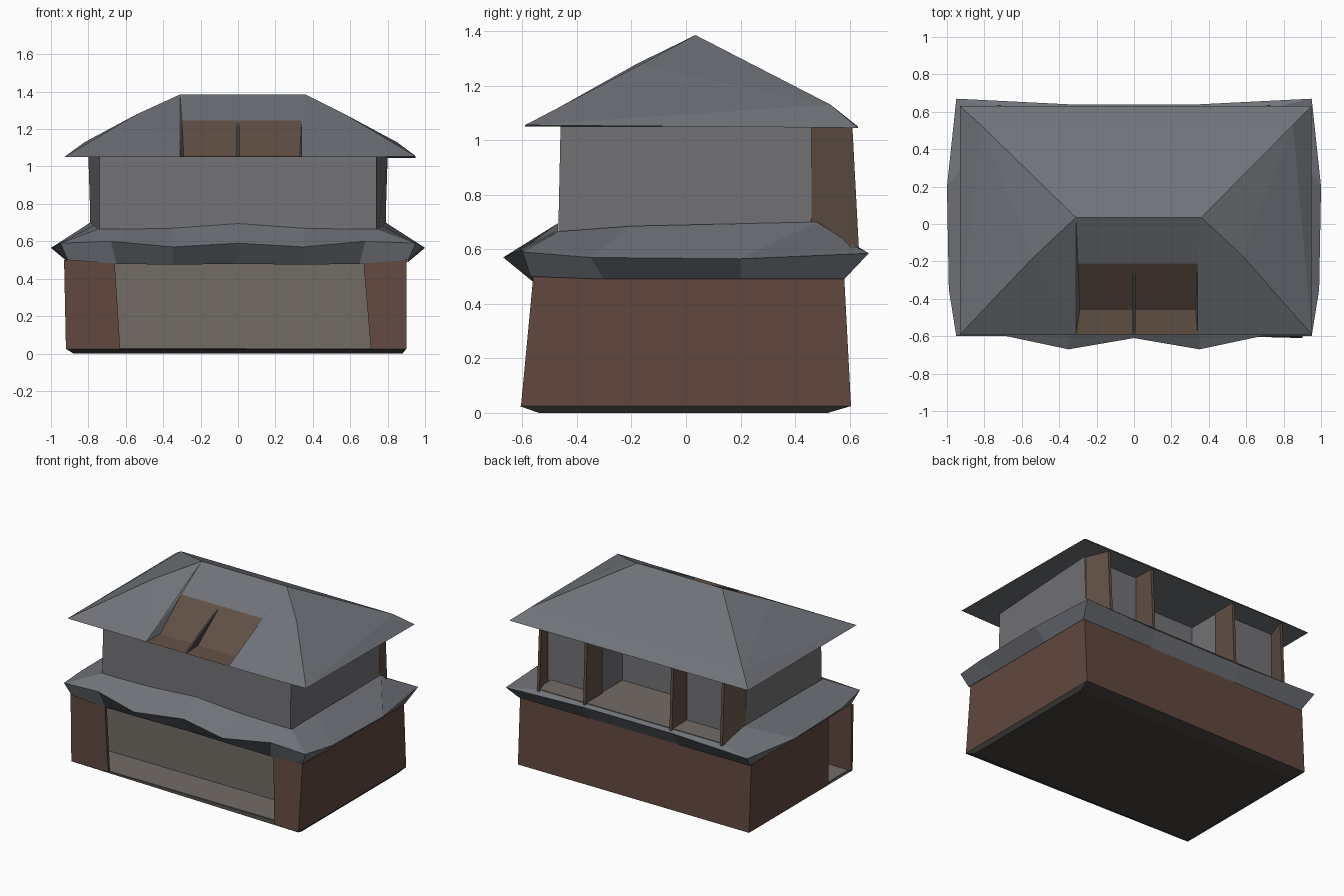
import bpy

cube = bpy.data.objects.get("Cube")
if cube:
    bpy.data.objects.remove(cube, do_unlink=True)


def material(name, r, g, b):
    m = bpy.data.materials.new(name)
    m.use_nodes = True
    m.diffuse_color = (r, g, b, 1)
    shader = m.node_tree.nodes["Principled BSDF"]
    shader.inputs["Base Color"].default_value = (r, g, b, 1)
    shader.inputs["Roughness"].default_value = 0.8
    return m


slate = material("slate", 0.16, 0.17, 0.19)
plaster = material("plaster", 0.17, 0.17, 0.18)
brick = material("brick", 0.12, 0.065, 0.05)
stone = material("stone", 0.17, 0.15, 0.13)
dark = material("dark_stone", 0.06, 0.055, 0.05)
rust = material("rust", 0.12, 0.08, 0.06)


def mesh_object(name, verts, faces, *mats):
    mesh = bpy.data.meshes.new(name)
    mesh.from_pydata(verts, [], faces)
    for m in mats:
        mesh.materials.append(m)
    ob = bpy.data.objects.new(name, mesh)
    bpy.context.collection.objects.link(ob)
    return ob


def loft(name, rings, mat, caps=True):
    """Skin equal-length closed rings, listed from bottom to top."""
    n = len(rings[0])
    verts = [p for ring in rings for p in ring]
    faces = [(k * n + i, k * n + (i + 1) % n, (k + 1) * n + (i + 1) % n, (k + 1) * n + i)
             for k in range(len(rings) - 1) for i in range(n)]
    if caps:
        faces += [tuple(reversed(range(n))), tuple(range(len(verts) - n, len(verts)))]
    return mesh_object(name, verts, faces, mat)


def rect(x0, x1, y0, y1, z):
    return [(x0, y0, z), (x1, y0, z), (x1, y1, z), (x0, y1, z)]


def box(name, x0, x1, y0, y1, z0, z1, mat):
    return loft(name, [rect(x0, x1, y0, y1, z) for z in (z0, z1)], mat)


def mirrored(half):
    """Close a ring from its +x half, which runs from front centre to back centre."""
    return half + [(-x, y, z) for x, y, z in reversed(half[1:-1])]


# Ground floor: chamfered plinth, and a room behind a front porch open on its right
loft("plinth", [[(-0.88, -0.51, 0), (0.88, -0.54, 0), (0.88, 0.52, 0), (-0.88, 0.52, 0)],
                [(-0.92, -0.56, 0.025), (0.9, -0.61, 0.025),
                 (0.9, 0.605, 0.025), (-0.92, 0.605, 0.025)]], dark)
loft("ground_floor_room", [rect(-0.92, 0.9, -0.29, 0.605, 0.025),
                           rect(-0.92, 0.9, -0.29, 0.58, 0.5)], brick)
box("porch_back_wall", -0.9, 0.88, -0.3, -0.28, 0.025, 0.5, stone)
box("porch_floor", -0.9, 0.87, -0.55, -0.28, 0.02, 0.03, stone)
box("porch_ceiling", -0.9, 0.89, -0.55, -0.28, 0.49, 0.51, dark)
loft("porch_side_wall", [rect(0.88, 0.9, -0.605, -0.28, 0.025),
                         rect(0.88, 0.9, -0.56, -0.28, 0.5)], brick)
loft("porch_front_wall_left", [rect(0.71, 0.9, -0.605, -0.585, 0.025),
                               rect(0.67, 0.9, -0.56, -0.54, 0.5)], brick)
loft("porch_front_wall_right", [rect(-0.92, -0.63, -0.56, -0.54, 0.025),
                                rect(-0.93, -0.66, -0.555, -0.535, 0.5)], brick)

# Skirt roof between the floors: soffit edge, wavy eave, top edge at the wall
soffit = mirrored([(0, -0.55, 0.48), (0.35, -0.55, 0.475), (0.65, -0.56, 0.48), (0.91, -0.57, 0.5),
                   (0.91, -0.3, 0.49), (0.91, 0.2, 0.49), (0.91, 0.58, 0.49), (0.35, 0.58, 0.49),
                   (0, 0.58, 0.49)])
eave = mirrored([(0, -0.61, 0.59), (0.35, -0.67, 0.57), (0.68, -0.6, 0.6), (0.95, -0.6, 0.59),
                 (0.99, -0.35, 0.57), (1, 0.2, 0.565), (0.95, 0.67, 0.585), (0.35, 0.64, 0.59),
                 (0, 0.64, 0.59)])
top_edge = mirrored([(0, -0.47, 0.695), (0.35, -0.47, 0.67), (0.6, -0.47, 0.665),
                     (0.75, -0.47, 0.665), (0.77, -0.2, 0.685), (0.79, 0.48, 0.7),
                     (0.73, 0.62, 0.61), (0.35, 0.62, 0.61), (0, 0.62, 0.61)])
loft("skirt_soffit", [soffit, eave], slate, caps=False)
loft("skirt_roof", [eave, top_edge], slate, caps=False)

# Upper floor: tapered block, with a deep central balcony and two shallow ones


def upper_plan(front, half_back, z):
    plan = [(-0.74, front), (0.74, front), (half_back, 0.46), (0.36, 0.46),
            (0.36, 0.2), (-0.32, 0.2), (-0.32, 0.46), (-half_back, 0.46)]
    return [(x, y, z) for x, y in plan]


loft("upper_floor_walls", [upper_plan(-0.47, 0.785, 0.58),
                           upper_plan(-0.46, 0.8, 1.05)], plaster)
box("balcony_floor", -0.74, 0.74, 0.18, 0.62, 0.56, 0.615, stone)
for name, x0, x1 in (("balcony_divider_left", 0.35, 0.37),
                     ("balcony_divider_right", -0.33, -0.31)):
    loft(name, [rect(x0, x1, 0.44, 0.63, 0.58), rect(x0, x1, 0.44, 0.61, 1.05)], rust)


# End walls turn inward towards the back
def end_wall_plan(side, back, z):
    return [(side * x, y, z) for x, y in ((0.77, 0.44), (0.79, 0.46), (0.73, back), (0.71, back))]


for name, side in (("balcony_end_wall_left", 1), ("balcony_end_wall_right", -1)):
    loft(name, [end_wall_plan(side, 0.635, 0.58), end_wall_plan(side, 0.61, 1.05)], rust)

# Hipped roof with a sunken panel low in the front slope
points = {
    "front_r": (-0.93, -0.59, 1.05), "front_l": (0.95, -0.59, 1.055),
    "back_l": (0.95, 0.63, 1.045), "back_r": (-0.93, 0.63, 1.05),
    "ridge_r": (-0.31, 0.035, 1.385), "ridge_l": (0.36, 0.035, 1.385),
    "hip_r": (-0.54, -0.18, 1.28), "hip_l": (0.58, -0.17, 1.275),
    "foot_r": (-0.68, -0.59, 1.05), "foot_l": (0.68, -0.59, 1.05),
    "kink_l": (0.85, 0.53, 1.13), "kink_r": (-0.82, 0.53, 1.13),
    "lip_r": (-0.31, -0.59, 1.05), "lip_l": (0.34, -0.59, 1.05),
    "brow_r": (-0.3, -0.21, 1.245), "brow_l": (0.34, -0.21, 1.245),
    "sunk_r": (-0.29, -0.46, 1.06), "sunk_l": (0.33, -0.46, 1.06),
}
roof_faces = [
    "front_r foot_r hip_r", "foot_r lip_r hip_r", "lip_r ridge_r hip_r",
    "foot_l front_l hip_l", "lip_l foot_l hip_l", "lip_l hip_l ridge_l",
    "front_l back_l kink_l", "front_l kink_l hip_l", "hip_l kink_l ridge_l",
    "back_r front_r kink_r", "front_r hip_r kink_r", "hip_r ridge_r kink_r",
    "back_l back_r kink_r kink_l", "kink_l kink_r ridge_r ridge_l",
    "front_r back_r back_l front_l foot_l lip_l lip_r foot_r",
    "lip_r brow_r ridge_r", "lip_r sunk_r brow_r",
    "lip_l ridge_l brow_l", "lip_l brow_l sunk_l", "brow_r brow_l ridge_l ridge_r",
    "lip_r lip_l sunk_l sunk_r", "sunk_r sunk_l brow_l brow_r",
]
index = {key: i for i, key in enumerate(points)}
roof = mesh_object("main_roof", list(points.values()),
                   [[index[k] for k in face.split()] for face in roof_faces], slate, rust)
for polygon in roof.data.polygons[-2:]:
    polygon.material_index = 1

# Thin upright fin in the middle of the sunken panel
fin_side = [(-0.59, 1.05), (-0.21, 1.24), (-0.46, 1.06)]
loft("roof_fin", [[(x, y, z) for y, z in fin_side] for x in (-0.007, 0.007)], dark)
